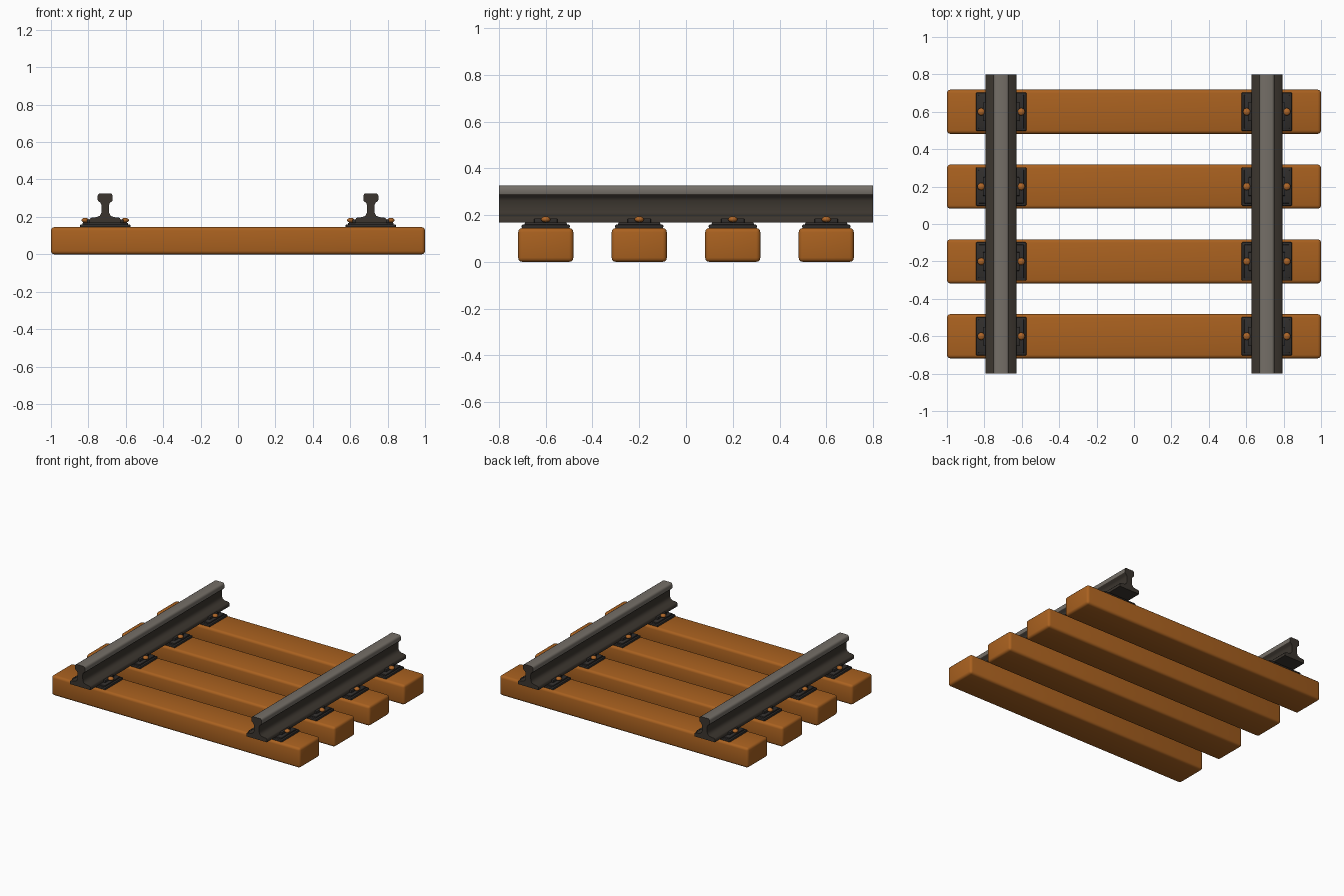
import bpy, bmesh, math
from mathutils import Matrix

if "Cube" in bpy.data.objects:
    bpy.data.objects.remove(bpy.data.objects["Cube"])


def material(name, rgb):
    m = bpy.data.materials.new(name)
    m.diffuse_color = (*rgb, 1)
    m.use_nodes = True
    m.node_tree.nodes["Principled BSDF"].inputs["Base Color"].default_value = m.diffuse_color
    return m


WOOD = material("brown wood", (0.40, 0.12, 0.014))
RAIL = material("dark steel", (0.044, 0.036, 0.028))
HEAD = material("worn steel", (0.175, 0.157, 0.135))
IRON = material("black iron", (0.03, 0.027, 0.025))
RUST = material("rusty bolt", (0.42, 0.13, 0.02))


def finish(name, bm, mats, angle=35):
    bmesh.ops.recalc_face_normals(bm, faces=bm.faces)
    mesh = bpy.data.meshes.new(name)
    bm.to_mesh(mesh)
    bm.free()
    for m in mats:
        mesh.materials.append(m)
    ob = bpy.data.objects.new(name, mesh)
    bpy.context.collection.objects.link(ob)
    bpy.ops.object.select_all(action='DESELECT')
    ob.select_set(True)
    bpy.context.view_layer.objects.active = ob
    bpy.ops.object.shade_smooth_by_angle(angle=math.radians(angle))
    return ob


def box(name, lo, hi, mat, bevel, segments=2):
    bm = bmesh.new()
    size = [h - l for l, h in zip(lo, hi)]
    mid = [(h + l) / 2 for l, h in zip(lo, hi)]
    bmesh.ops.create_cube(bm, size=1, matrix=Matrix.Translation(mid) @ Matrix.Diagonal((*size, 1)))
    bmesh.ops.bevel(bm, geom=bm.edges[:], offset=bevel, segments=segments,
                    profile=0.5, affect='EDGES', clamp_overlap=True)
    return finish(name, bm, [mat])


# Half of the rail cross-section: foot, web, head
HALF = [(0.083, 0.168), (0.083, 0.187), (0.076, 0.195), (0.045, 0.199), (0.029, 0.206),
        (0.021, 0.222), (0.020, 0.262), (0.025, 0.276), (0.037, 0.284), (0.040, 0.290),
        (0.040, 0.313), (0.036, 0.322), (0.028, 0.326)]


def rail(name, x):
    bm = bmesh.new()
    outline = HALF + [(-u, z) for u, z in reversed(HALF)]
    end = bm.faces.new([bm.verts.new((x + u, -0.8, z)) for u, z in outline])
    ext = bmesh.ops.extrude_face_region(bm, geom=[end], use_keep_orig=True)
    bmesh.ops.translate(bm, vec=(0, 1.6, 0),
                        verts=[v for v in ext['geom'] if isinstance(v, bmesh.types.BMVert)])
    # Worn running surface on the head, dark steel elsewhere
    for f in bm.faces:
        c = f.calc_center_median()
        f.material_index = int(c.z > 0.288 and abs(c.y) < 0.5)
    return finish(name, bm, [RAIL, HEAD], 50)


def bolt(name, x, y):
    bm = bmesh.new()
    bmesh.ops.create_uvsphere(bm, u_segments=16, v_segments=8, radius=0.02,
                              matrix=Matrix.Translation((x, y, 0.182)) @ Matrix.Diagonal((1, 1, 0.65, 1)))
    return finish(name, bm, [RUST], 60)


# Wooden sleepers
ROWS = (-0.6, -0.2, 0.2, 0.6)
for y in ROWS:
    box("sleeper", (-1, y - 0.118, 0), (1, y + 0.118, 0.145), WOOD, 0.018, 3)

# Rails with their plates, clips and bolts
for x in (-0.71, 0.71):
    rail("rail", x)
    for y in ROWS:
        box("base_plate", (x - 0.135, y - 0.103, 0.143), (x + 0.135, y + 0.103, 0.160), IRON, 0.006)
        box("upper_plate", (x - 0.122, y - 0.09, 0.155), (x + 0.122, y + 0.09, 0.169), IRON, 0.005)
        for s in (-1, 1):
            a, b = sorted((x + s * 0.07, x + s * 0.098))
            box("rail_clip", (a, y - 0.05, 0.165), (b, y + 0.05, 0.186), IRON, 0.004)
            bolt("bolt", x + s * 0.107, y)
